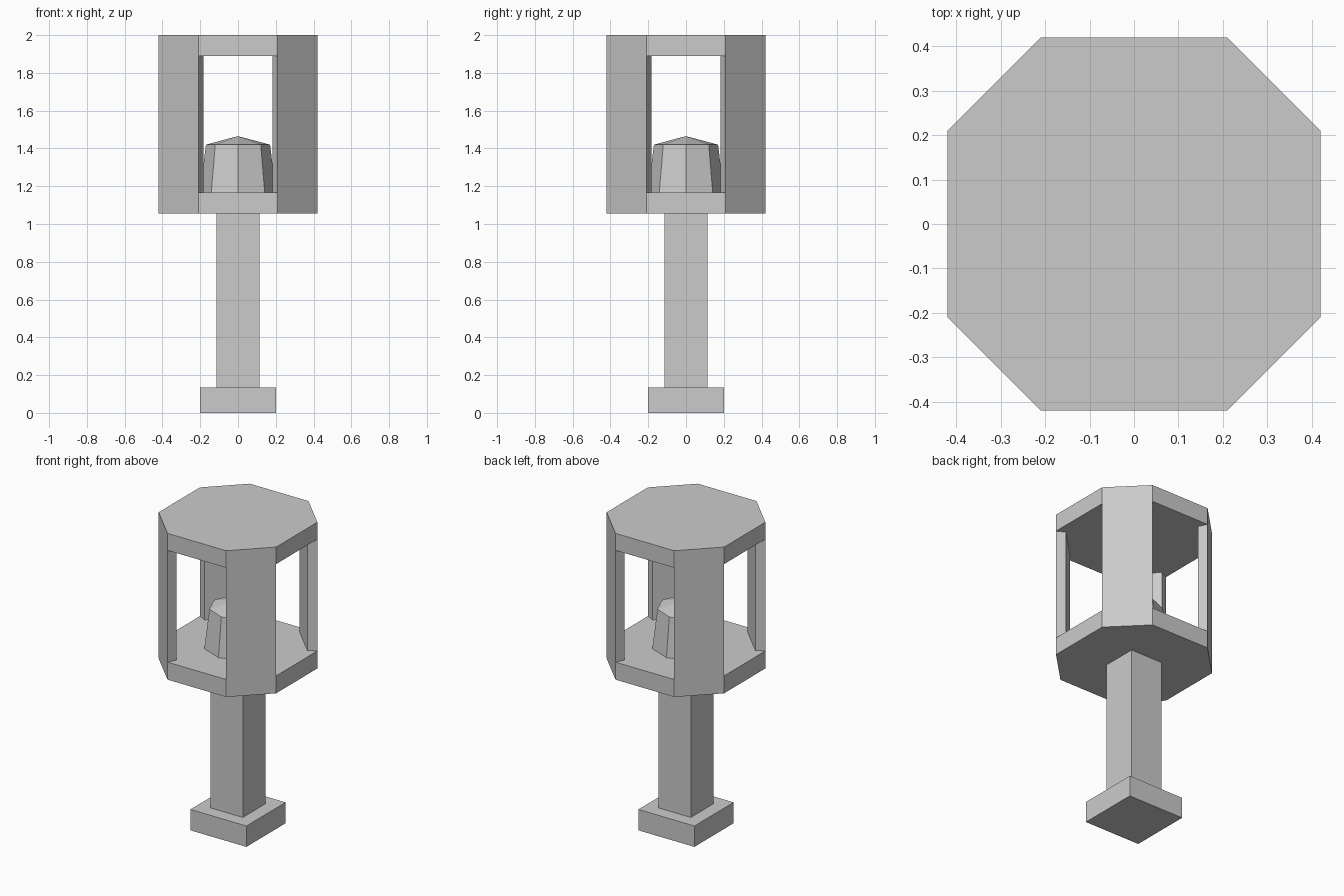
import bpy, bmesh, math

if "Cube" in bpy.data.objects:
    bpy.data.objects.remove(bpy.data.objects["Cube"])


def make_object(name, bm):
    bmesh.ops.recalc_face_normals(bm, faces=bm.faces)
    mesh = bpy.data.meshes.new(name)
    bm.to_mesh(mesh)
    bm.free()
    obj = bpy.data.objects.new(name, mesh)
    bpy.context.collection.objects.link(obj)
    return obj


def square_block(name, half, z0, z1):
    bm = bmesh.new()
    bmesh.ops.create_cube(bm, size=1)
    for v in bm.verts:
        v.co = (v.co.x * 2 * half, v.co.y * 2 * half, z0 + (v.co.z + 0.5) * (z1 - z0))
    return make_object(name, bm)


def octagon(half, corner):
    # counter-clockwise, even index starts an open side, odd index starts a chamfer
    a, b = half, corner
    return [(-b, -a), (b, -a), (a, -b), (a, b), (b, a), (-b, a), (-a, b), (-a, -b)]


def ring(bm, pts, z):
    return [bm.verts.new((x, y, z)) for x, y in pts]


# Foot and post
square_block("foot", 0.20, 0.0, 0.135)
square_block("post", 0.115, 0.135, 1.055)

# Lantern housing: floor and roof slabs joined by four corner pillars
bm = bmesh.new()
outer = [ring(bm, octagon(0.42, 0.21), z) for z in (1.055, 1.168, 1.89, 2.0)]
inner = [ring(bm, octagon(0.367, 0.183), z) for z in (1.168, 1.89)]
bm.faces.new(outer[0])
bm.faces.new(outer[3])
for i in range(0, 8, 2):
    j, k = i + 1, (i + 2) % 8
    # slab edges above and below the window
    for lo, hi in ((outer[0], outer[1]), (outer[2], outer[3])):
        bm.faces.new((lo[i], lo[j], hi[j], hi[i]))
    # pillar: outside, inside and two radial sides
    bm.faces.new([outer[n][j] for n in range(4)] + [outer[n][k] for n in (3, 2, 1, 0)])
    bm.faces.new((inner[0][j], inner[0][k], inner[1][k], inner[1][j]))
    for s in (j, k):
        bm.faces.new((outer[1][s], inner[0][s], inner[1][s], outer[2][s]))
# floor and ceiling, notched around the pillars
for out, inn in ((outer[1], inner[0]), (outer[2], inner[1])):
    loop = []
    for i in range(0, 8, 2):
        loop += [inn[i], out[i], out[i + 1], inn[i + 1]]
    bm.faces.new(loop)
make_object("lantern_housing", bm)

# Lamp: tapered eight-sided body with a low pointed cap
bm = bmesh.new()
rings = []
for r, z in ((0.20, 1.168), (0.17, 1.42)):
    pts = [(r * math.cos(n * math.pi / 4), r * math.sin(n * math.pi / 4)) for n in range(8)]
    rings.append(ring(bm, pts, z))
tip = bm.verts.new((0, 0, 1.465))
bm.faces.new(rings[0])
for n in range(8):
    m = (n + 1) % 8
    bm.faces.new((rings[0][n], rings[0][m], rings[1][m], rings[1][n]))
    bm.faces.new((rings[1][n], rings[1][m], tip))
make_object("lamp", bm)
